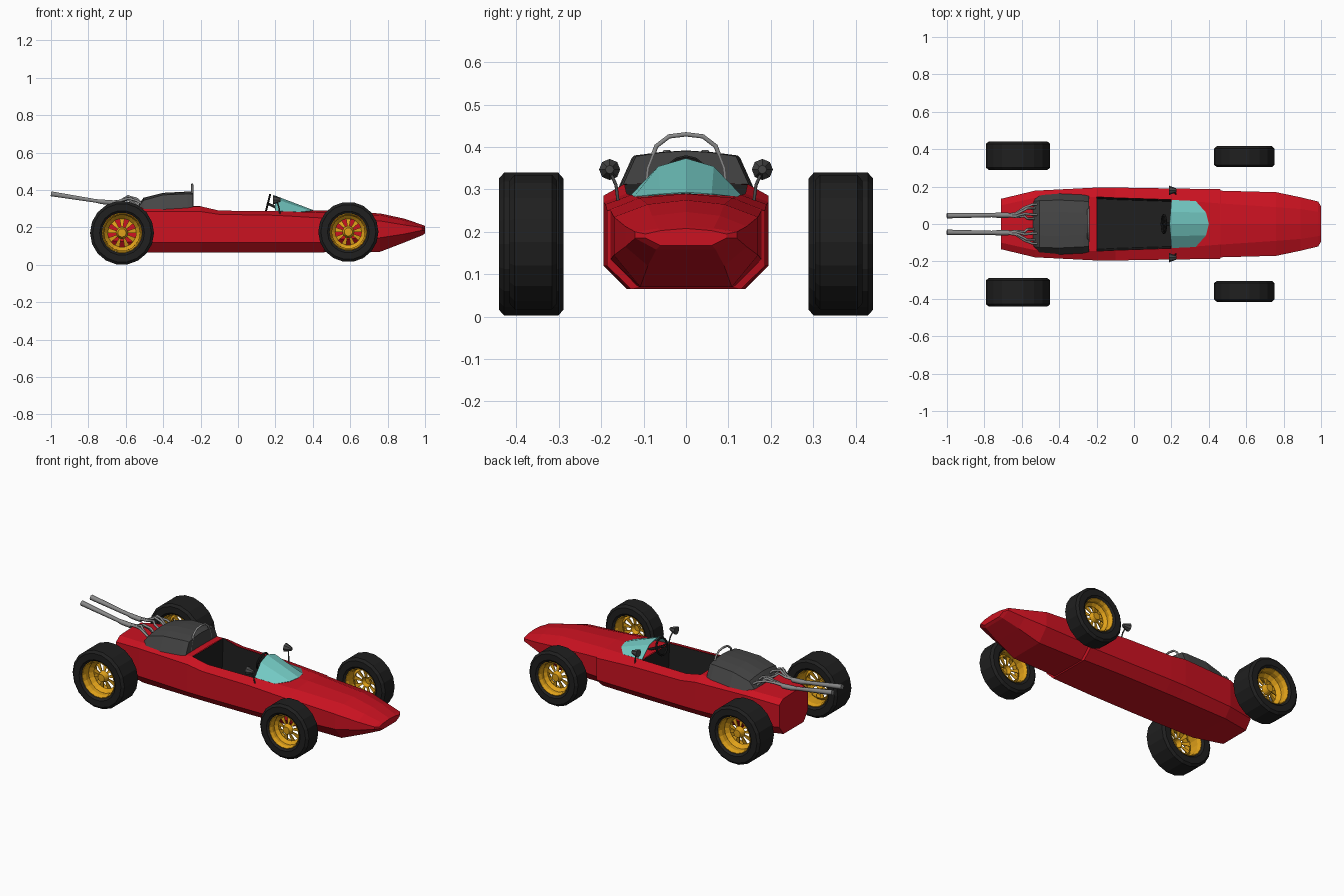
import bpy, bmesh
from math import sin, cos, pi, radians

if "Cube" in bpy.data.objects:
    bpy.data.objects.remove(bpy.data.objects["Cube"])


def paint(name, rgb):
    m = bpy.data.materials.new(name)
    m.diffuse_color = (*rgb, 1)
    m.use_nodes = True
    m.node_tree.nodes["Principled BSDF"].inputs["Base Color"].default_value = m.diffuse_color
    return m


RED = paint("red", (0.6, 0.006, 0.015))
BLACK = paint("black", (0.014, 0.014, 0.014))
GOLD = paint("gold", (0.75, 0.36, 0.01))
GLASS = paint("glass", (0.17, 0.58, 0.54))
DARK = paint("dark grey", (0.06, 0.06, 0.06))
STEEL = paint("steel", (0.25, 0.25, 0.25))


def finish(name, bm, mat, thick=0):
    bmesh.ops.recalc_face_normals(bm, faces=bm.faces)
    me = bpy.data.meshes.new(name)
    bm.to_mesh(me)
    bm.free()
    ob = bpy.data.objects.new(name, me)
    bpy.context.collection.objects.link(ob)
    me.materials.append(mat)
    if thick:
        s = ob.modifiers.new("thickness", 'SOLIDIFY')
        s.thickness = thick
        s.offset = 0
    return ob


def loft(name, rows, mat, caps=True, closed=True, skip=None, thick=0):
    """Skin half sections (from low side to centre line), mirrored in y."""
    bm = bmesh.new()
    rings = []
    for row in rows:
        full = list(row) + [(x, -y, z) for x, y, z in reversed(row[:-1])]
        rings.append([bm.verts.new(p) for p in full])
    n = len(rings[0])
    for i, (a, b) in enumerate(zip(rings, rings[1:])):
        for j in range(n if closed else n - 1):
            if skip and skip(i, j):
                continue
            k = (j + 1) % n
            bm.faces.new((a[j], a[k], b[k], b[j]))
    if caps:
        bm.faces.new(rings[0])
        bm.faces.new(rings[-1])
    return finish(name, bm, mat, thick)


def lathe(name, profile, segs, centre, side, mat, skip=None, thick=0):
    """Turn (radius, offset) points about the y axis."""
    bm = bmesh.new()
    cx, cy, cz = centre
    rings = [[bm.verts.new((cx + r * cos(2 * pi * k / segs), cy + side * t,
                            cz + r * sin(2 * pi * k / segs))) for k in range(segs)]
             for r, t in profile]
    for i, (a, b) in enumerate(zip(rings, rings[1:])):
        for k in range(segs):
            if i == skip and k % 2:
                continue
            m = (k + 1) % segs
            bm.faces.new((a[k], a[m], b[m], b[k]))
    bmesh.ops.remove_doubles(bm, verts=bm.verts, dist=1e-5)
    return finish(name, bm, mat, thick)


def tube(name, pts, r, mat, radii=None):
    cu = bpy.data.curves.new(name, 'CURVE')
    cu.dimensions = '3D'
    cu.bevel_depth = r
    cu.bevel_resolution = 1
    cu.use_fill_caps = True
    sp = cu.splines.new('POLY')
    sp.points.add(len(pts) - 1)
    for i, p in enumerate(pts):
        sp.points[i].co = (*p, 1)
        sp.points[i].radius = radii[i] if radii else 1
    ob = bpy.data.objects.new(name, cu)
    bpy.context.collection.objects.link(ob)
    cu.materials.append(mat)
    return ob


# Body shell: x, floor half width, floor z, side half width, side low z,
# side high z, deck half width, deck z, centre z
stations = [
    (-0.71, .095, .075, .135, .13, .26, .10, .285, .29),
    (-0.53, .135, .065, .178, .12, .285, .14, .305, .31),
    (-0.20, .14, .065, .195, .12, .285, .145, .313, .315),
    (-0.10, .14, .065, .195, .12, .27, .14, .29, .29),
    (0.20, .138, .065, .19, .12, .265, .13, .287, .29),
    (0.46, .13, .065, .186, .12, .25, .11, .28, .29),
    (0.465, .112, .07, .178, .135, .25, .11, .28, .29),
    (0.76, .108, .07, .17, .145, .235, .09, .265, .275),
    (0.89, .09, .12, .143, .165, .213, .08, .238, .247),
    (0.985, .07, .158, .12, .185, .2, .065, .208, .214),
]
body = [[(x, yb, zb), (x, ys, zl), (x, ys, zs), (x, yc, zc), (x, 0, z0)]
        for x, yb, zb, ys, zl, zs, yc, zc, z0 in stations]
body.append([(1.0, .06, .168), (1.0, .095, .185), (1.0, .095, .195),
             (1.0, .06, .203), (1.0, 0, .208)])
loft("body", body, RED, skip=lambda i, j: i in (2, 3) and j in (3, 4))

# Cockpit tub, open at the top
tub = [[(x, y, z), (x, y - .01, .13), (x, 0, .13)]
       for x, y, z in ((-0.199, .145, .312), (-0.10, .14, .289), (0.199, .13, .286))]
loft("cockpit_tub", tub, BLACK, closed=False)

# Engine cover
cover = [[(x, yb, .285), (x, yt, zt), (x, yt * .5, zc), (x, 0, zc + .004)]
         for x, yb, yt, zt, zc in (
             (-0.54, .14, .12, .300, .308), (-0.505, .16, .125, .345, .355),
             (-0.40, .168, .128, .374, .381), (-0.27, .165, .122, .380, .388),
             (-0.24, .160, .118, .378, .387))]
loft("engine_cover", cover, DARK)

# Windscreen
loft("windscreen", [
    [(.20, .128, .287), (.195, .065, .353), (.19, 0, .372)],
    [(.33, .122, .282), (.385, .06, .288), (.40, 0, .292)]],
    GLASS, caps=False, closed=False, thick=.003)

# Roll bar
half = [(.095, .30), (.09, .35), (.07, .402), (.04, .425)]
arch = half + [(0, .43)] + [(-y, z) for y, z in reversed(half)]
tube("roll_bar", [(-0.245, y, z) for y, z in arch], .006, STEEL)

# Steering wheel with column and spoke
bpy.ops.mesh.primitive_torus_add(major_segments=14, minor_segments=6, major_radius=.048,
                                 minor_radius=.006, location=(.16, 0, .328),
                                 rotation=(0, radians(-76), 0))
wheel = bpy.context.object
wheel.name = "steering_wheel"
wheel.data.materials.append(BLACK)
tube("steering_column", [(.155, 0, .33), (.28, 0, .27)], .008, BLACK)
tube("steering_spoke", [(.16, -.046, .328), (.16, .046, .328)], .005, BLACK)

for side, tag in ((1, "left"), (-1, "right")):
    # Mirrors
    bpy.ops.mesh.primitive_cone_add(vertices=8, radius1=.025, radius2=.01, depth=.04,
                                    location=(.208, side * .18, .347),
                                    rotation=(0, radians(90), 0))
    bpy.context.object.name = tag + "_mirror"
    bpy.context.object.data.materials.append(DARK)
    tube(tag + "_mirror_stalk", [(.225, side * .16, .27), (.218, side * .165, .31),
                                 (.208, side * .178, .34)], .004, DARK)

    # Exhaust: four bent headers into one long tailpipe
    for n, (x0, y0, hump) in enumerate(((-.50, .105, .355), (-.53, .085, .368),
                                        (-.50, .05, .365), (-.53, .028, .35))):
        y1 = .047 + (y0 - .065) * .25
        tube(f"{tag}_header_{n + 1}",
             [(x0, side * y0, .315), (x0 - .04, side * y0, hump - .012),
              (-.585, side * (y0 * .6 + .025), hump), (-.63, side * y1, .342),
              (-.70, side * .047, .334)], .007, STEEL)
    tube(tag + "_tailpipe", [(-.67, side * .047, .333), (-.73, side * .047, .337),
                             (-.76, side * .047, .342), (-1.0, side * .045, .38)],
         .015, STEEL, (.95, .95, .72, 1))

    # Wheels: tyre, rim barrel and slotted dish
    for end, x, y, z, R, hw, rim in (("rear", -.62, .365, .171, .171, .076, .108),
                                     ("front", .59, .36, .176, .161, .056, .1)):
        c = (x, side * y, z)
        name = f"{end}_{tag}_"
        tyre = [(rim, -hw * .85), (rim + .012, -hw), (R - .014, -hw), (R, -hw + .012),
                (R, hw - .012), (R - .014, hw), (rim + .012, hw), (rim, hw * .85),
                (rim, -hw * .85)]
        lathe(name + "tyre", tyre, 18, c, side, BLACK)
        lathe(name + "rim", [(rim - .002, -hw * .88), (rim - .01, -hw * .6),
                             (rim - .01, hw * .6), (rim - .002, hw * .88)],
              18, c, side, GOLD, thick=.004)
        lathe(name + "dish", [(0, hw * .5), (.02, hw * .5), (.03, hw * .1),
                              (rim * .72, -hw * .05), (rim - .01, hw * .25)],
              18, c, side, GOLD, skip=2, thick=.006)
